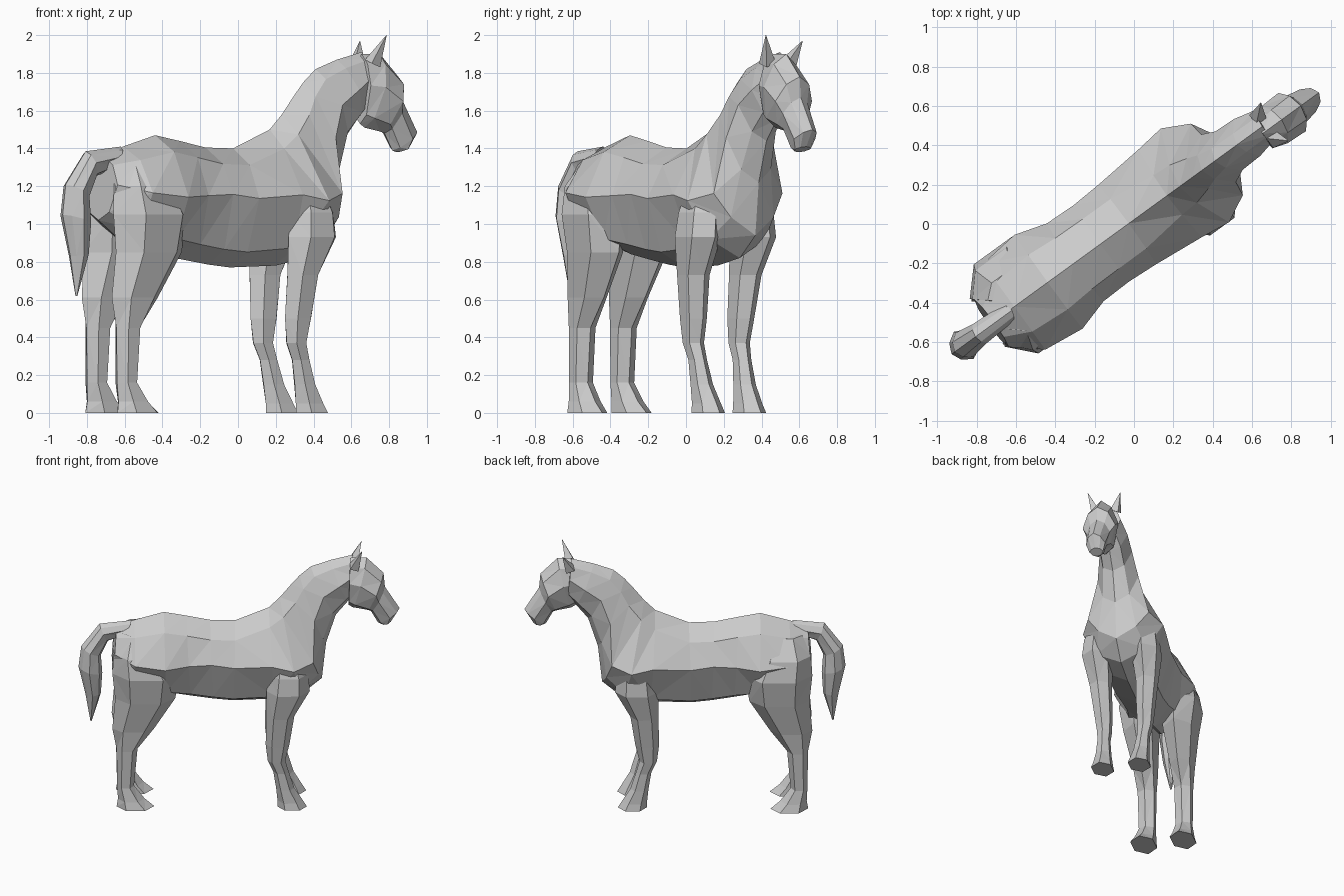
import bpy, bmesh, math
from mathutils import Vector, Matrix

HEADING = math.radians(36)   # the animal stands diagonally; local x = forward, y = left


def finish(bm, name, shift=0.0):
    bmesh.ops.triangulate(bm, faces=bm.faces[:])
    bmesh.ops.recalc_face_normals(bm, faces=bm.faces[:])
    bmesh.ops.translate(bm, verts=bm.verts[:], vec=(0, shift, 0))
    bm.transform(Matrix.Rotation(HEADING, 4, 'Z'))
    mesh = bpy.data.meshes.new(name)
    bm.to_mesh(mesh)
    bm.free()
    obj = bpy.data.objects.new(name, mesh)
    bpy.context.collection.objects.link(obj)
    return obj


def skin(name, rings, shift=0.0):
    """Bridge a list of equal-length rings and cap both ends."""
    bm = bmesh.new()
    rows = [[bm.verts.new(p) for p in ring] for ring in rings]
    n = len(rows[0])
    for a, b in zip(rows, rows[1:]):
        for i in range(n):
            j = (i + 1) % n
            bm.faces.new((a[i], a[j], b[j], b[i]))
    bm.faces.new(rows[0])
    bm.faces.new(rows[-1])
    return finish(bm, name, shift)


def slice_ring(tu, tz, bu, bz, w, k=0.62, side=0.45, low=0.62):
    """Eight-sided slice hung between a top point and a bottom point."""
    half = [(0, 0), (k, 0.14), (1, side), (low, 0.87), (0, 1)]
    loop = half + [(-y, t) for y, t in half[3:0:-1]]
    return [(tu + (bu - tu) * t, y * w, tz + (bz - tz) * t) for y, t in loop]


def leg_ring(back, front, z, v, h, side):
    """Six-sided level slice of a leg."""
    mid, r = (back + front) / 2, (front - back) / 2
    return [(mid + r * math.cos(math.tau * i / 6),
             side * (v + h * math.sin(math.tau * i / 6) / 0.866), z) for i in range(6)]


# Trunk and neck: top u, z, bottom u, z, half width, upper narrowing, side height, lower narrowing
trunk = [
    (-.87, 1.36, -.90, 1.02, .15),
    (-.74, 1.41, -.74, .90, .27, .58, .48),
    (-.53, 1.47, -.52, .84, .295, .58, .52),
    (-.37, 1.44, -.34, .81, .245, .65, .46),
    (-.20, 1.405, -.18, .785, .24, .65, .40),
    (-.02, 1.40, -.04, .77, .25, .62, .42),
    (.22, 1.50, .26, .78, .275, .45, .48),
    (.30, 1.58, .46, .82, .295, .40, .60),
    (.38, 1.68, .60, .94, .225, .42, .70),
    (.44, 1.75, .63, 1.22, .15, .50, .55, .65),
    (.52, 1.82, .70, 1.44, .12, .50, .5, .65),
    (.66, 1.87, .79, 1.55, .115, .50, .5, .65),
    (.82, 1.91, .85, 1.62, .09),
]
skin("trunk_and_neck", [slice_ring(*s) for s in trunk], 0.018)

# Head
head = [
    (.80, 1.90, .79, 1.53, .09),
    (.92, 1.90, .82, 1.51, .115),
    (1.04, 1.78, .92, 1.49, .12),
    (1.05, 1.67, .95, 1.48, .085),
    (1.155, 1.50, 1.00, 1.39, .07),
    (1.10, 1.41, 1.03, 1.38, .05),
]
skin("head", [slice_ring(*s) for s in head], -0.012)

# Tail
tail = [
    (-.76, 1.41, -.82, 1.29, .05),
    (-.99, 1.385, -.93, 1.25, .06),
    (-1.12, 1.21, -.98, 1.14, .075),
    (-1.14, 1.05, -.97, 1.00, .085),
    (-1.09, .83, -.98, .84, .055),
    (-1.055, .62, -1.045, .62, .006),
]
skin("tail", [slice_ring(*s) for s in tail], 0.01)

# Legs: back u, front u, height, centre offset, half width
front_leg = [
    (.26, .44, 1.22, .15, .05),
    (.22, .50, 1.06, .17, .09),
    (.20, .51, .93, .18, .095),
    (.20, .40, .73, .17, .07),
    (.195, .365, .50, .155, .057),
    (.21, .335, .37, .15, .047),
    (.25, .36, .28, .145, .041),
    (.27, .40, .15, .14, .05),
    (.28, .46, .05, .135, .062),
    (.28, .49, .00, .135, .072),
]
hind_leg = [
    (-.83, -.56, 1.34, .09, .06),
    (-.89, -.50, 1.20, .14, .11),
    (-.90, -.42, 1.05, .15, .13),
    (-.88, -.45, .85, .145, .105),
    (-.90, -.60, .61, .135, .073),
    (-.87, -.72, .45, .135, .06),
    (-.865, -.745, .16, .135, .056),
    (-.86, -.67, .06, .14, .07),
    (-.87, -.60, .00, .145, .082),
]
for label, side in (("left", 1), ("right", -1)):
    skin(f"front_leg_{label}", [leg_ring(*s, side) for s in front_leg])
    skin(f"hind_leg_{label}", [leg_ring(*s, side) for s in hind_leg], 0.033)

    # Ear: a pointed four-sided cone
    base, tip = Vector((.83, .07 * side, 1.85)), Vector((.885, .12 * side, 1.985 - .015 * side))
    d = tip - base
    bm = bmesh.new()
    bmesh.ops.create_cone(
        bm, cap_ends=True, segments=4, radius1=.045, radius2=.001, depth=d.length,
        matrix=Matrix.Translation((base + tip) / 2) @ d.to_track_quat('Z', 'Y').to_matrix().to_4x4())
    finish(bm, f"ear_{label}")
